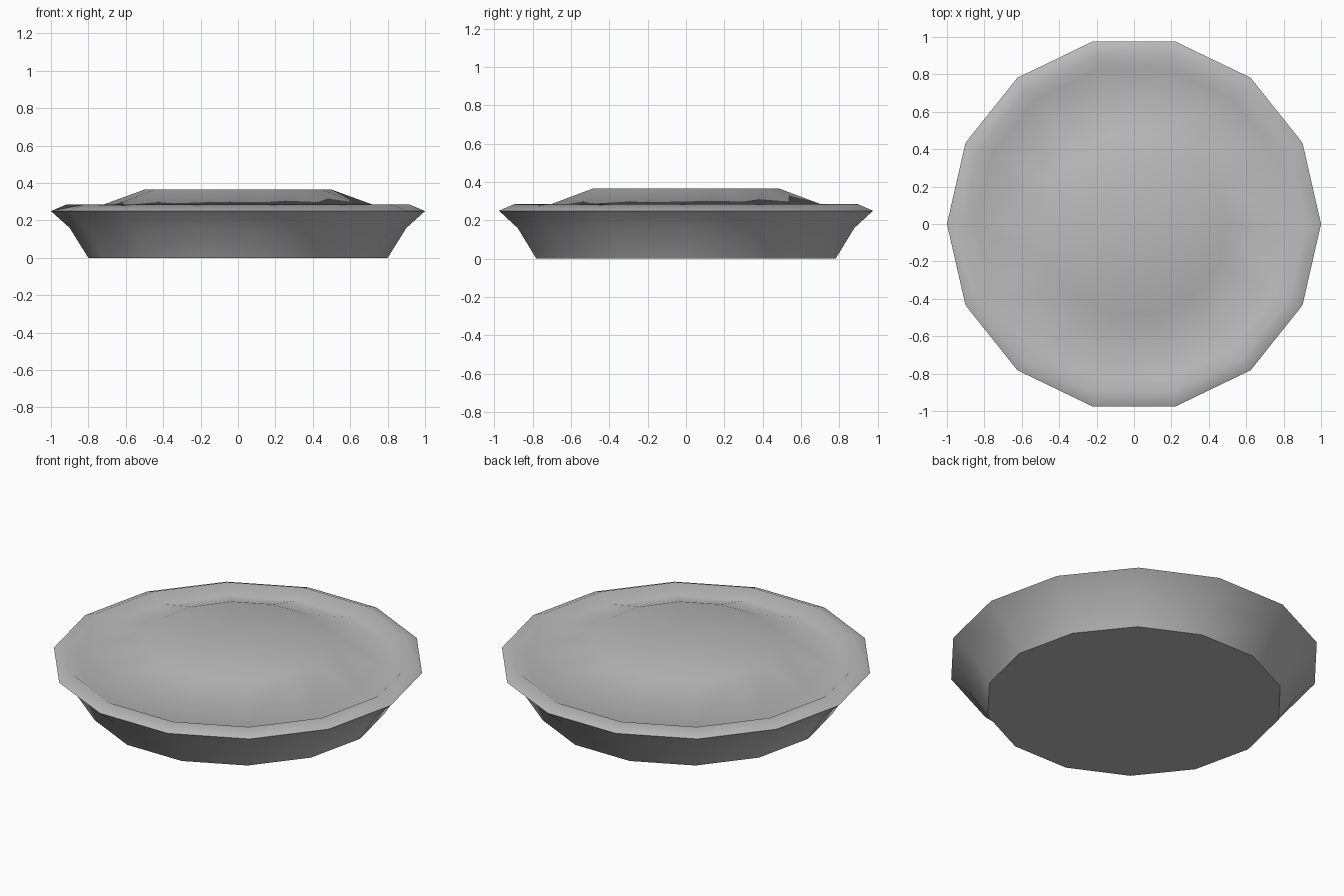
import bpy, bmesh, math

cube = bpy.data.objects.get("Cube")
if cube:
    bpy.data.objects.remove(cube, do_unlink=True)

SIDES = 14

grey = bpy.data.materials.new("plain_grey")
grey.use_nodes = True
colour = (0.5, 0.5, 0.5, 1)
grey.diffuse_color = colour
grey.node_tree.nodes["Principled BSDF"].inputs["Base Color"].default_value = colour


def lathe(name, profile, sharp_rings=(), cap_start=False, cap_end=False):
    """Spin (radius, height) points around z; listed rings keep hard edges."""
    bm = bmesh.new()
    rings = []
    for r, z in profile:
        angles = [2 * math.pi * k / SIDES for k in range(SIDES)]
        rings.append([bm.verts.new((r * math.cos(a), r * math.sin(a), z)) for a in angles])
    for low, high in zip(rings, rings[1:]):
        for k in range(SIDES):
            n = (k + 1) % SIDES
            bm.faces.new((low[k], low[n], high[n], high[k]))
    if cap_start:
        bm.faces.new(rings[0][::-1])
    if cap_end:
        bm.faces.new(rings[-1])
    for face in bm.faces:
        face.smooth = True
    for i in sharp_rings:
        for k in range(SIDES):
            bm.edges.get((rings[i][k], rings[i][(k + 1) % SIDES])).smooth = False
    mesh = bpy.data.meshes.new(name)
    bm.to_mesh(mesh)
    bm.free()
    mesh.materials.append(grey)
    obj = bpy.data.objects.new(name, mesh)
    bpy.context.collection.objects.link(obj)
    return obj


# Flared dish wall with a flat base, up to the widest edge
lathe("dish", [(0.8, 0), (0.9, 0.16), (1.0, 0.25)], sharp_rings=[0], cap_start=True)

# Raised rim, groove and flat-topped crust as one soft surface
lathe("crust", [(1.0, 0.25), (0.92, 0.284), (0.85, 0.237), (0.5, 0.365)], cap_end=True)
